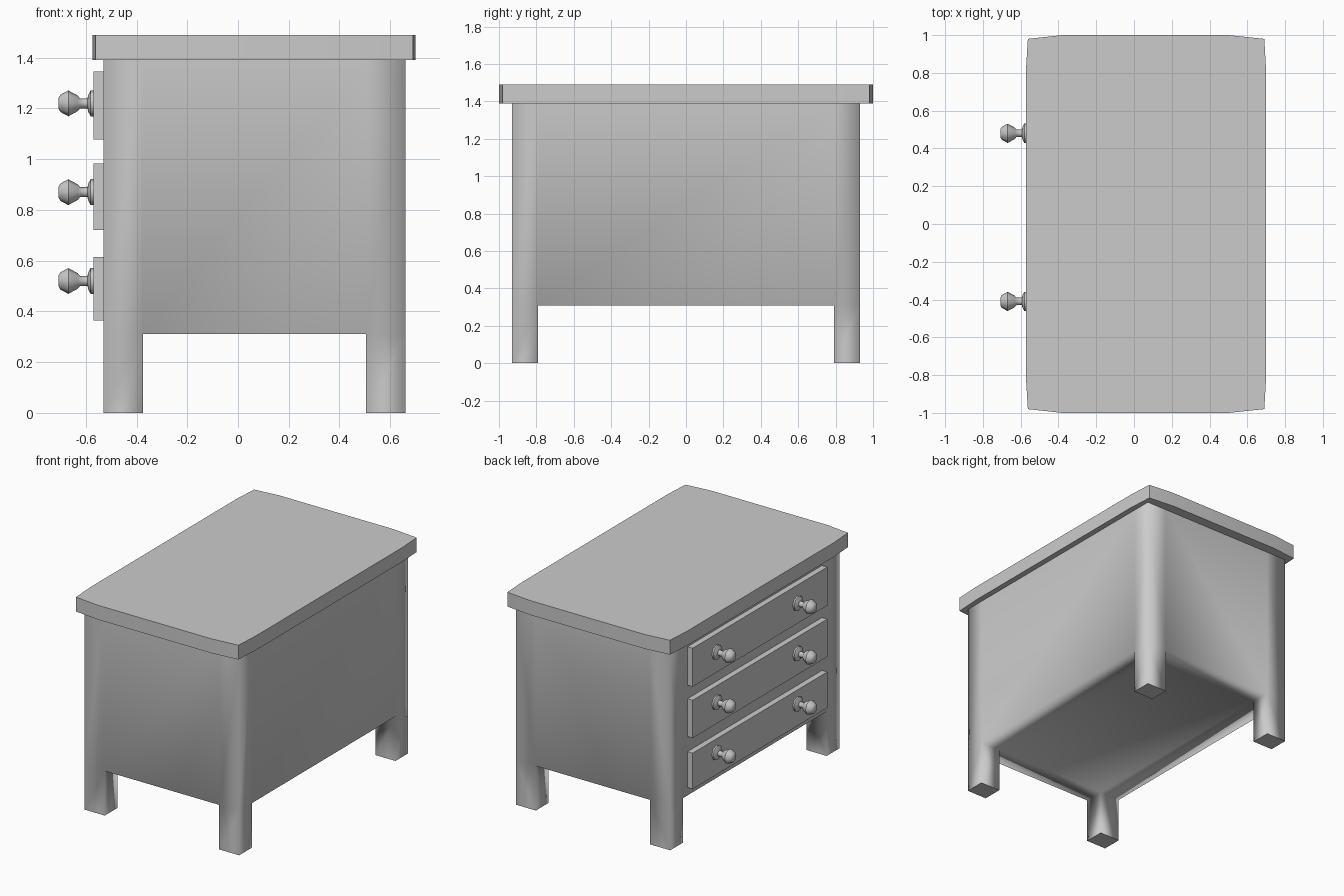
import bpy, bmesh, math
from mathutils import Vector

if "Cube" in bpy.data.objects:
    bpy.data.objects.remove(bpy.data.objects["Cube"])


def make_object(name, bm):
    bmesh.ops.recalc_face_normals(bm, faces=bm.faces)
    me = bpy.data.meshes.new(name)
    bm.to_mesh(me)
    bm.free()
    ob = bpy.data.objects.new(name, me)
    bpy.context.collection.objects.link(ob)
    return ob


def smooth(ob, degrees):
    bpy.ops.object.select_all(action='DESELECT')
    ob.select_set(True)
    bpy.context.view_layer.objects.active = ob
    bpy.ops.object.shade_smooth_by_angle(angle=math.radians(degrees))


def block_mesh(xs, ys, zs, filled):
    """Welded outer skin of the filled cells of a grid."""
    bm = bmesh.new()
    verts = {}

    def vert(i, j, k):
        if (i, j, k) not in verts:
            verts[i, j, k] = bm.verts.new((xs[i], ys[j], zs[k]))
        return verts[i, j, k]

    size = (len(xs) - 1, len(ys) - 1, len(zs) - 1)
    cells = {(i, j, k) for i in range(size[0]) for j in range(size[1])
             for k in range(size[2]) if filled(i, j, k)}
    for c in cells:
        for axis in range(3):
            for side in (0, 1):
                n = list(c)
                n[axis] += 2 * side - 1
                if tuple(n) in cells:
                    continue
                u, w = [a for a in range(3) if a != axis]
                loop = []
                for du, dw in ((0, 0), (1, 0), (1, 1), (0, 1)):
                    p = list(c)
                    p[axis] += side
                    p[u] += du
                    p[w] += dw
                    loop.append(vert(*p))
                bm.faces.new(loop)
    return bm


# Cabinet body with four square legs, softly shaded at the upright corners
bm = block_mesh((-0.53, -0.375, 0.505, 0.66), (-0.93, -0.79, 0.79, 0.93),
                (0, 0.31, 1.39), lambda i, j, k: k == 1 or (i != 1 and j != 1))
for f in bm.faces:
    f.smooth = True
for e in bm.edges:
    heights = [v.co.z for v in e.verts]
    e.smooth = not (max(heights) < 0.01 or min(heights) > 1.38)
make_object("cabinet_body", bm)

# Table top, corners pulled in slightly
bm = block_mesh((-0.573, -0.38, 0.5, 0.70), (-1, -0.8, 0.8, 1),
                (1.39, 1.49), lambda i, j, k: True)
for v in bm.verts:
    if abs(v.co.y) > 0.9 and (v.co.x < -0.5 or v.co.x > 0.6):
        v.co.x += 0.011 if v.co.x < 0 else -0.01
        v.co.y *= 0.98
smooth(make_object("table_top", bm), 30)


# Knob: lathed profile of (x, radius) around the x axis
KNOB = [(-0.565, 0.051), (-0.581, 0.051), (-0.591, 0.032), (-0.593, 0.02),
        (-0.623, 0.02), (-0.632, 0.031), (-0.669, 0.051), (-0.700, 0.034),
        (-0.708, 0.02)]


def knob(name, y, z, sides=8):
    bm = bmesh.new()
    rings = []
    for x, r in KNOB:
        rings.append([bm.verts.new((x, y + r * math.cos(a), z + r * math.sin(a)))
                      for a in (2 * math.pi * s / sides for s in range(sides))])
    for a, b in zip(rings, rings[1:]):
        for s in range(sides):
            t = (s + 1) % sides
            bm.faces.new((a[s], a[t], b[t], b[s]))
    bm.faces.new(rings[0])
    bm.faces.new(rings[-1])
    smooth(make_object(name, bm), 50)


# Three drawer fronts on the left side, two knobs each
drawers = [("lower", 0.365, 0.615, 0.52), ("middle", 0.72, 0.983, 0.87),
           ("upper", 1.077, 1.345, 1.22)]
for label, z0, z1, knob_z in drawers:
    make_object(label + "_drawer_front",
                block_mesh((-0.57, -0.525), (-0.74, 0.74), (z0, z1),
                           lambda i, j, k: True))
    for side, y in (("front", -0.41), ("back", 0.48)):
        knob(f"{label}_{side}_knob", y, knob_z)
